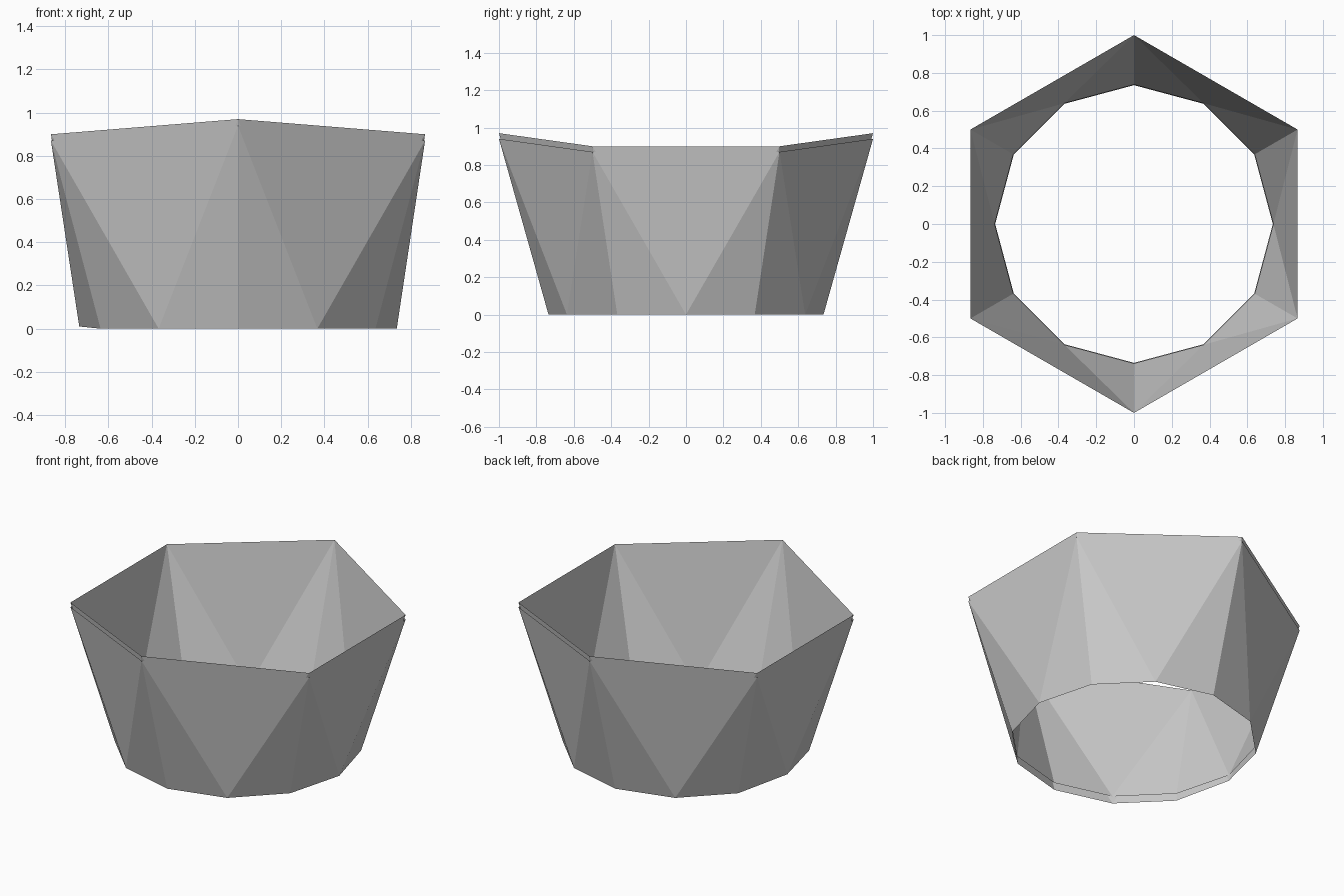
import bpy
import bmesh
from math import cos, sin, pi

cube = bpy.data.objects.get("Cube")
if cube:
    bpy.data.objects.remove(cube, do_unlink=True)

grey = bpy.data.materials.new("light grey")
grey.use_nodes = True
colour = (0.6, 0.6, 0.6, 1)
grey.diffuse_color = colour
grey.node_tree.nodes["Principled BSDF"].inputs["Base Color"].default_value = colour


def faceted_wall(name, base_z, base_radius, drop, lift=0):
    """Open wall from a twelve-sided base to a hexagonal rim with raised front and back tips."""
    bm = bmesh.new()
    base = []
    for i in range(12):
        a = i * pi / 6
        z = base_z + (lift if i == 6 else 0)
        base.append(bm.verts.new((base_radius * cos(a), base_radius * sin(a), z)))
    rim = []
    for i in range(6):
        a = pi / 6 + i * pi / 3
        z = (0.97 if i in (1, 4) else 0.9) - drop
        rim.append(bm.verts.new((cos(a), sin(a), z)))
    for i in range(6):
        before, under, after = base[2 * i], base[2 * i + 1], base[(2 * i + 2) % 12]
        bm.faces.new((before, under, rim[i]))
        bm.faces.new((under, after, rim[i]))
        bm.faces.new((after, rim[(i + 1) % 6], rim[i]))
    mesh = bpy.data.meshes.new(name)
    bm.to_mesh(mesh)
    bm.free()
    mesh.materials.append(grey)
    obj = bpy.data.objects.new(name, mesh)
    bpy.context.collection.objects.link(obj)
    return obj


# Two thin nested shells, the inner one standing slightly higher
faceted_wall("outer_wall", 0, 0.735, 0.03, lift=0.01)
faceted_wall("inner_wall", 0.05, 0.738, 0)
